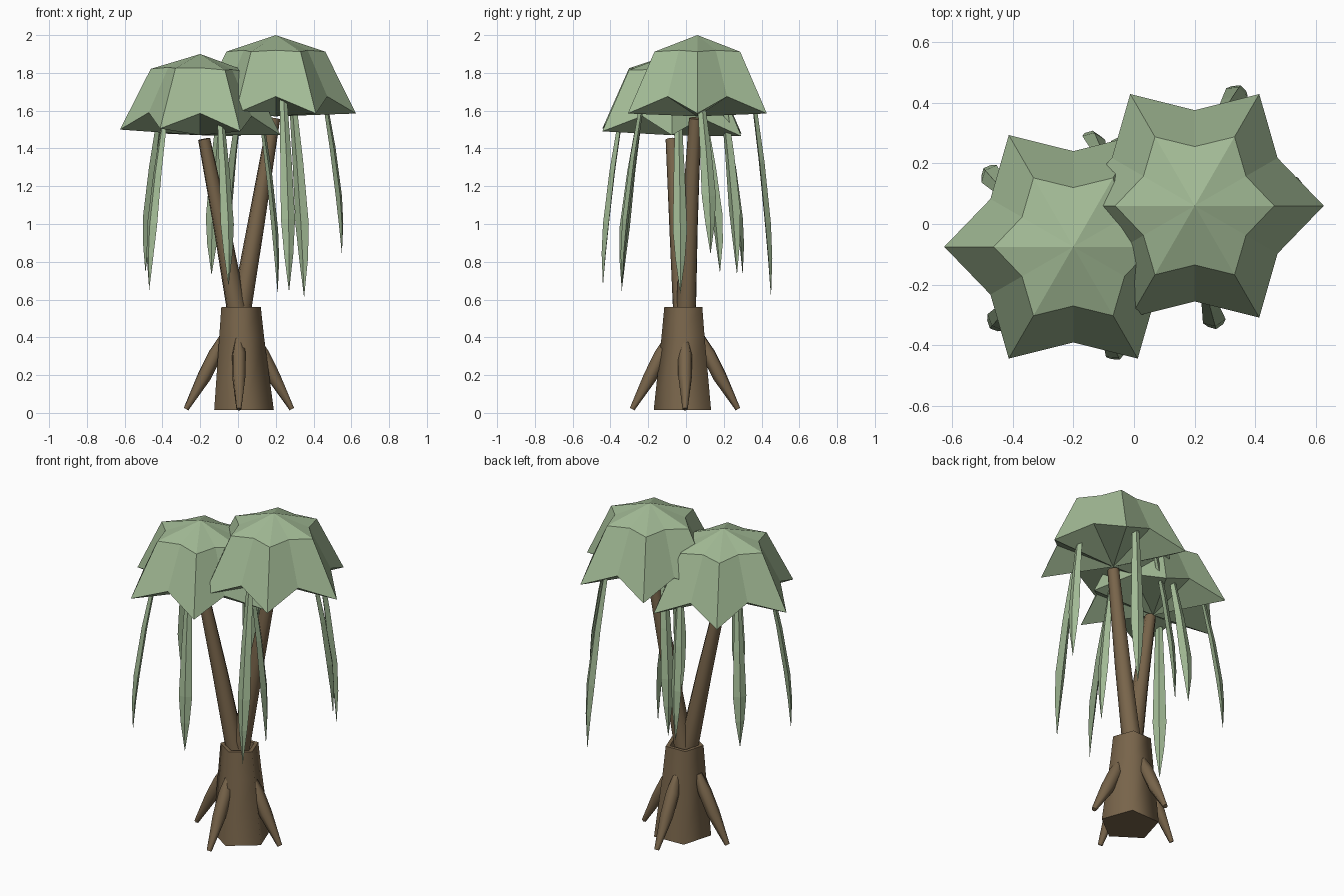
import bpy, bmesh, math
from mathutils import Vector

if "Cube" in bpy.data.objects:
    bpy.data.objects.remove(bpy.data.objects["Cube"])


def material(name, rgb):
    m = bpy.data.materials.new(name)
    m.diffuse_color = (*rgb, 1)
    m.use_nodes = True
    m.node_tree.nodes["Principled BSDF"].inputs["Base Color"].default_value = m.diffuse_color
    return m


BARK = material("bark_brown", (0.19, 0.13, 0.07))
LEAF = material("leaf_green", (0.36, 0.49, 0.30))


def loft(name, rings, mat, smooth=None):
    """Skin a list of vertex rings; a one-point ring closes to a tip."""
    bm = bmesh.new()
    rows = [[bm.verts.new(p) for p in ring] for ring in rings]
    for a, b in zip(rows, rows[1:]):
        n = max(len(a), len(b))
        for i in range(n):
            j = (i + 1) % n
            if len(a) == 1:
                bm.faces.new((a[0], b[j], b[i]))
            elif len(b) == 1:
                bm.faces.new((a[i], a[j], b[0]))
            else:
                bm.faces.new((a[i], a[j], b[j], b[i]))
    for row in (rows[0], rows[-1]):
        if len(row) > 2:
            bm.faces.new(row)
    bmesh.ops.recalc_face_normals(bm, faces=bm.faces)
    me = bpy.data.meshes.new(name)
    bm.to_mesh(me)
    bm.free()
    me.materials.append(mat)
    ob = bpy.data.objects.new(name, me)
    bpy.context.collection.objects.link(ob)
    if smooth:
        bpy.ops.object.select_all(action='DESELECT')
        ob.select_set(True)
        bpy.context.view_layer.objects.active = ob
        bpy.ops.object.shade_smooth_by_angle(angle=math.radians(smooth))
    return ob


def tube(name, path, radii, sides):
    """Round limb along a path with a radius at each point."""
    path = [Vector(p) for p in path]
    rings = []
    for k, p in enumerate(path):
        d = (path[min(k + 1, len(path) - 1)] - path[max(k - 1, 0)]).normalized()
        u = d.cross(Vector((0.3, 1, 0.1))).normalized()
        v = d.cross(u)
        rings.append([p + radii[k] * (u * math.cos(t) + v * math.sin(t))
                      for t in (math.tau * i / sides for i in range(sides))])
    return loft(name, rings, BARK, 65)


# Five-sided stump with a shallow hollow top
stump = []
for cx, r, z in ((0.03, 0.166, 0.015), (0.018, 0.125, 0.4), (0.015, 0.11, 0.56),
                 (0.015, 0.085, 0.56), (0.015, 0.08, 0.5)):
    stump.append([(cx + r * math.cos(t), -0.005 + r * math.sin(t), z)
                  for t in (math.radians(128 + 72 * i) for i in range(5))])
loft("stump", stump, BARK, 75)

# Four splayed roots
for i in range(4):
    c, s = round(math.cos(i * math.pi / 2)), round(math.sin(i * math.pi / 2))
    pts = [(0.005 + c * r, -0.005 + s * r, z)
           for r, z in ((0.085, 0.40), (0.125, 0.31), (0.185, 0.19), (0.28, 0.02))]
    tube(f"root_{i + 1}", pts, (0.02, 0.038, 0.037, 0.014), 6)

# Two leaning branches
tube("left_branch", [(0.005, -0.01, 0.48), (-0.09, -0.045, 1.0), (-0.18, -0.075, 1.45)],
     (0.056, 0.044, 0.033), 7)
tube("right_branch", [(0.005, 0, 0.48), (0.095, 0.02, 1.0), (0.19, 0.05, 1.56)],
     (0.056, 0.046, 0.034), 7)


def canopy(name, x, y, top, tilt):
    """Six-pointed umbrella: underside centre, star rim, shoulder, apex."""
    def star(r_tip, r_notch, z_tip, z_notch):
        ring = []
        for i in range(12):
            t = math.tau * i / 12
            r, z = (r_notch, z_notch) if i % 2 else (r_tip, z_tip)
            px, py = r * math.cos(t), r * math.sin(t)
            ring.append((x + px, y + py, top + z - tilt * (px + py)))
        return ring
    rings = [[(x, y, top - 0.43)], star(0.425, 0.315, -0.415, -0.325),
             star(0.262, 0.195, -0.088, -0.08), [(x, y, top)]]
    loft(name, rings, LEAF)


canopy("left_canopy", -0.2, -0.075, 1.9, 0.035)
canopy("right_canopy", 0.2, 0.06, 2.0, 0.0)


def frond(name, centre, a, b):
    """Hanging ridged leaf from a to point b, bowed outward."""
    a, b = Vector(a), Vector(b)
    out = Vector((b.x - centre[0], b.y - centre[1], 0)).normalized()
    side = Vector((-out.y, out.x, 0))
    rings = []
    for f, bow, w, t in ((0, 0, 0.02, 0.012), (0.3, 0.45, 0.03, 0.016),
                         (0.62, 0.82, 0.038, 0.017), (0.8, 0.95, 0.025, 0.012)):
        p = Vector((a.x + (b.x - a.x) * bow, a.y + (b.y - a.y) * bow, a.z + (b.z - a.z) * f))
        rings.append([p + side * w, p + out * t, p - side * w, p - out * t])
    loft(name, rings + [[b]], LEAF)


# Hanging fronds under each canopy
L, R = (-0.2, -0.075), (0.2, 0.06)
for i, (c, a, b) in enumerate((
        (R, (0.46, 0.08, 1.65), (0.55, 0.13, 0.84)),
        (R, (0.24, -0.23, 1.66), (0.27, -0.34, 0.64)),
        (R, (0.29, 0.36, 1.64), (0.35, 0.45, 0.61)),
        (R, (0.01, 0.20, 1.64), (-0.07, 0.27, 0.73)),
        (L, (0.13, -0.04, 1.52), (0.21, -0.03, 0.63)),
        (L, (-0.09, -0.35, 1.54), (-0.05, -0.44, 0.67)),
        (L, (-0.39, -0.25, 1.54), (-0.47, -0.34, 0.65)),
        (L, (-0.42, 0.10, 1.54), (-0.49, 0.18, 0.74)),
        (L, (-0.10, 0.21, 1.53), (-0.14, 0.30, 0.73)))):
    frond(f"hanging_frond_{i + 1}", c, a, b)
